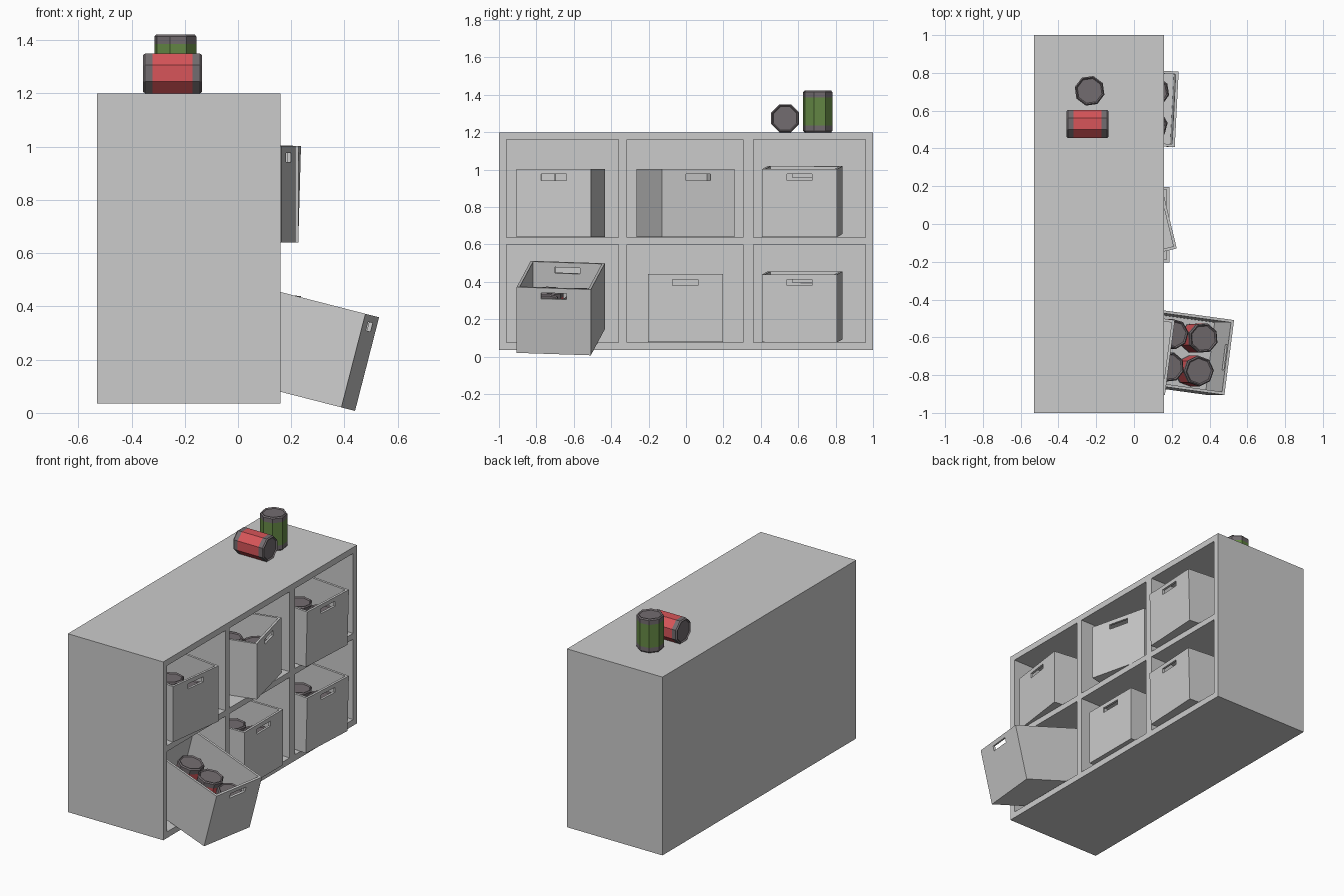
import bpy, bmesh
from math import cos, sin, pi, radians
from mathutils import Matrix, Vector

if "Cube" in bpy.data.objects:
    bpy.data.objects.remove(bpy.data.objects["Cube"])


def material(name, rgb):
    m = bpy.data.materials.new(name)
    m.diffuse_color = (*rgb, 1)
    m.use_nodes = True
    m.node_tree.nodes["Principled BSDF"].inputs["Base Color"].default_value = m.diffuse_color
    return m


def to_mesh(bm, name):
    bmesh.ops.recalc_face_normals(bm, faces=bm.faces)
    me = bpy.data.meshes.new(name)
    bm.to_mesh(me)
    bm.free()
    return me


def place(name, me, matrix):
    ob = bpy.data.objects.new(name, me)
    ob.matrix_world = matrix
    bpy.context.collection.objects.link(ob)
    return ob


# Cabinet: front grid, alternate cells pushed in as cubbies, rim pulled back
FRONT, INNER, BACK = 0.16, -0.49, -0.53
ys = [-1, -0.96, -0.36, -0.315, 0.305, 0.36, 0.96, 1]
zs = [0.035, 0.075, 0.6, 0.638, 1.16, 1.2]
bm = bmesh.new()
grid = [[bm.verts.new((FRONT, y, z)) for z in zs] for y in ys]
cells = []
for i in range(len(ys) - 1):
    for j in range(len(zs) - 1):
        f = bm.faces.new((grid[i][j], grid[i + 1][j], grid[i + 1][j + 1], grid[i][j + 1]))
        if i % 2 and j % 2:
            cells.append(f)
rim = [e for e in bm.edges if e.is_boundary]
new = bmesh.ops.extrude_edge_only(bm, edges=rim)["geom"]
for v in new:
    if isinstance(v, bmesh.types.BMVert):
        v.co.x = BACK
back_edges = [e for e in bm.edges if e.is_boundary]
bmesh.ops.contextual_create(bm, geom=back_edges)
for f in bmesh.ops.extrude_discrete_faces(bm, faces=cells)["faces"]:
    bm_verts = list(f.verts)
    outer = [v.co.copy() for v in bm_verts]
    for v in bm_verts:
        v.co.x = INNER
    front = [bm.verts.new(c) for c in outer]
    for k in range(4):
        n = (k + 1) % 4
        bm.faces.new((front[k], front[n], bm_verts[n], bm_verts[k]))
bmesh.ops.remove_doubles(bm, verts=bm.verts, dist=0.0005)
place("cabinet", to_mesh(bm, "cabinet"), Matrix())

# Bin: open box with a hand slot in each end; origin at front bottom centre
W, D, H, T = 0.4, 0.57, 0.363, 0.015
bm = bmesh.new()
bmesh.ops.create_cube(bm, size=1, matrix=Matrix.Translation((-D / 2, 0, H / 2))
                      @ Matrix.Diagonal((D, W, H, 1)))
bm.normal_update()
ends = [f for f in bm.faces if abs(f.normal.x) > 0.9]
top = [f for f in bm.faces if f.normal.z > 0.9]
bmesh.ops.inset_individual(bm, faces=ends, thickness=0.03)
for f in ends:
    mid = f.calc_center_median()
    for v in f.verts:
        v.co.y = 0.068 if v.co.y > mid.y else -0.068
        v.co.z = H - 0.027 if v.co.z > mid.z else H - 0.06
bmesh.ops.delete(bm, geom=top + ends, context='FACES_ONLY')
bm.normal_update()
bin_mesh = bpy.data.meshes.new("bin")
bm.to_mesh(bin_mesh)
bm.free()

# Cans: eight-sided lathe with recessed ends and a coloured band
R, L = 0.081, 0.222
metal = material("can_metal", (0.17, 0.15, 0.16))


def can_mesh(name, rgb):
    prof = [(R - 0.014, 0.007), (R - 0.007, 0), (R, 0.008), (R, 0.036),
            (R, L - 0.036), (R, L - 0.008), (R - 0.007, L), (R - 0.014, L - 0.007)]
    bm = bmesh.new()
    rings = [[bm.verts.new((r * cos((k + .5) * pi / 4), r * sin((k + .5) * pi / 4), z))
              for k in range(8)] for r, z in prof]
    for i, (a, b) in enumerate(zip(rings, rings[1:])):
        for k in range(8):
            n = (k + 1) % 8
            f = bm.faces.new((a[k], a[n], b[n], b[k]))
            f.material_index = int(i == 3)
    bm.faces.new(rings[0][::-1])
    bm.faces.new(rings[-1])
    me = to_mesh(bm, name)
    me.materials.append(metal)
    me.materials.append(material(name + "_label", rgb))
    return me


red = can_mesh("red_can", (0.68, 0.09, 0.1))
green = can_mesh("green_can", (0.13, 0.25, 0.06))

# Six filled bins: position, yaw, pitch, can type
bins = [
    ("upper_left", (0.19, -0.707, 0.64), -7.6, 0, green),
    ("upper_middle", (0.179, 0.065, 0.64), 13.7, 0, green),
    ("upper_right", (0.216, 0.607, 0.64), -3, 1.6, red),
    ("lower_left", (0.414, -0.707, 0.014), -7.6, 14.4, red),
    ("lower_middle", (0.188, -0.003, 0.078), 0, 0, green),
    ("lower_right", (0.216, 0.607, 0.077), -3, 1.6, red),
]
for name, pos, yaw, pitch, can in bins:
    m = (Matrix.Translation(pos) @ Matrix.Rotation(radians(pitch), 4, 'Y')
         @ Matrix.Rotation(radians(yaw), 4, 'Z'))
    ob = place(name + "_bin", bin_mesh, m)
    mod = ob.modifiers.new("walls", 'SOLIDIFY')
    mod.thickness, mod.offset, mod.use_even_offset = T, -1, True
    for i in range(3):
        for j in (-1, 1):
            local = Matrix.Translation((-0.12 - 0.163 * i, 0.088 * j, T))
            spin = Matrix.Rotation(radians(25 * i + 12 * j), 4, 'Z')
            place(f"{name}_can", can, m @ local @ spin)

# Two loose cans on the cabinet top
place("standing_can", green, Matrix.Translation((-0.235, 0.705, 1.2))
      @ Matrix.Rotation(radians(8), 4, 'Z'))
place("lying_can", red, Matrix.Translation((-0.357, 0.53, 1.2 + R * cos(pi / 8)))
      @ Matrix.Rotation(radians(90), 4, 'Y'))
